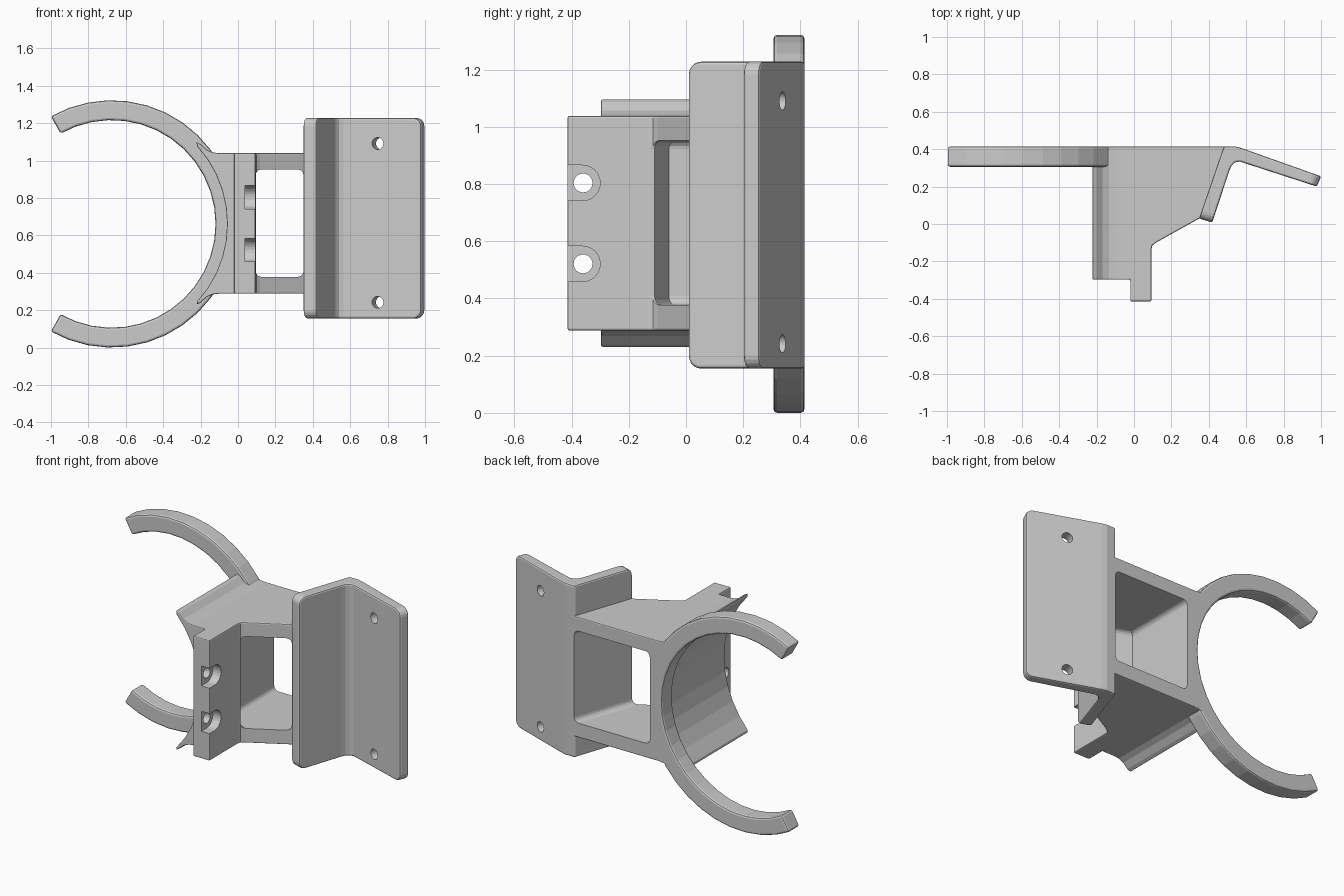
import bpy, bmesh, math
from mathutils import Vector

if "Cube" in bpy.data.objects:
    bpy.data.objects.remove(bpy.data.objects["Cube"])

CX, CZ, R_IN, R_OUT, R_CRADLE = -0.675, 0.661, 0.555, 0.661, 0.617


def obj_from(bm, name, bevel=0.0):
    bm.normal_update()
    bmesh.ops.recalc_face_normals(bm, faces=bm.faces)
    me = bpy.data.meshes.new(name)
    bm.to_mesh(me)
    bm.free()
    ob = bpy.data.objects.new(name, me)
    bpy.context.collection.objects.link(ob)
    if bevel:
        m = ob.modifiers.new("bevel", 'BEVEL')
        m.width, m.segments = bevel, 2
        m.limit_method, m.angle_limit = 'ANGLE', math.radians(40)
        apply(ob, m)
    return ob


def apply(ob, mod):
    bpy.context.view_layer.objects.active = ob
    bpy.ops.object.modifier_apply(modifier=mod.name)


def prism(pts, axis, lo, hi):
    """Extrude a closed profile: 'z' takes (x, y), 'y' takes (x, z), 'x' takes (y, z)."""
    place = {'z': lambda a, b, t: (a, b, t), 'y': lambda a, b, t: (a, t, b),
             'x': lambda a, b, t: (t, a, b)}[axis]
    bm = bmesh.new()
    f = bm.faces.new([bm.verts.new(place(a, b, lo)) for a, b in pts])
    new = bmesh.ops.extrude_face_region(bm, geom=[f])['geom']
    bmesh.ops.translate(bm, vec=Vector(place(0, 0, hi - lo)),
                        verts=[v for v in new if isinstance(v, bmesh.types.BMVert)])
    return bm


def arc(cx, cz, r, a0, a1, n):
    angles = [math.radians(a0 + (a1 - a0) * i / n) for i in range(n + 1)]
    return [(cx + r * math.cos(a), cz + r * math.sin(a)) for a in angles]


def cylinder(name, center, direction, r, depth):
    bm = bmesh.new()
    bmesh.ops.create_cone(bm, cap_ends=True, segments=24, radius1=r, radius2=r, depth=depth)
    ob = obj_from(bm, name)
    ob.rotation_mode = 'QUATERNION'
    ob.rotation_quaternion = Vector(direction).to_track_quat('Z', 'Y')
    ob.location = center
    return ob


def boolean(target, other, op):
    m = target.modifiers.new(op, 'BOOLEAN')
    m.operation, m.solver, m.object = op, 'EXACT', other
    bpy.context.view_layer.update()
    apply(target, m)
    bpy.data.objects.remove(other)


# open ring
ring = obj_from(prism(arc(CX, CZ, R_OUT, -119.5, 119.5, 26) + arc(CX, CZ, R_IN, 119.5, -119.5, 26),
                      'y', 0.306, 0.414), "ring_clip", 0.012)

# curved cradle in front of the ring, set back from its lip and blending into the body
side = [(-0.222, 1.098), (-0.2, 1.087), (-0.168, 1.058), (-0.135, 1.043), (-0.1, 1.039), (0.0, 1.039)]
mirrored = [(x, 1.327 - z) for x, z in reversed(side)]
cradle = obj_from(prism(arc(CX, CZ, R_CRADLE, -42.3, 42.3, 10) + side + mirrored,
                        'y', -0.298, 0.414), "cradle", 0.006)

# body with the forward mounting tab
body = obj_from(prism([(-0.05, -0.298), (-0.02, -0.298), (-0.02, -0.414), (0.093, -0.414), (0.093, -0.135),
                       (0.098, -0.115), (0.117, -0.1), (0.35, 0.03), (0.385, 0.042),
                       (0.51, 0.38), (0.51, 0.414), (-0.05, 0.414)],
                      'z', 0.288, 1.039), "bracket", 0.007)

# bent flange with rounded free corners
bm = prism([(0.348, 0.03), (0.418, 0.007), (0.51, 0.285), (0.522, 0.312), (0.54, 0.329), (0.565, 0.334),
            (0.978, 0.2), (1.0, 0.255), (0.575, 0.406), (0.545, 0.414), (0.48, 0.414)], 'z', 0.155, 1.228)
corners = [e for e in bm.edges if abs(e.verts[0].co.z - e.verts[1].co.z) < 1e-4
           and (all(v.co.x > 0.97 for v in e.verts) or all(v.co.y < 0.05 for v in e.verts))]
bmesh.ops.bevel(bm, geom=corners, offset=0.045, segments=5, profile=0.5, affect='EDGES')
flange = obj_from(bm, "bent_flange", 0.01)

for part in (cradle, ring, flange):
    boolean(body, part, 'UNION')

# through opening between cradle and flange
bm = prism([(-0.04, 0.6), (-0.04, -0.06), (0.095, -0.11), (0.095, -0.3), (0.35, -0.3),
            (0.35, 0.03), (0.482, 0.414), (0.545, 0.6)], 'z', 0.378, 0.952)
caps = [e for e in bm.edges if abs(e.verts[0].co.z - e.verts[1].co.z) < 1e-4]
bmesh.ops.bevel(bm, geom=caps, offset=0.03, segments=4, profile=0.5, affect='EDGES')
boolean(body, obj_from(bm, "opening_cutter"), 'DIFFERENCE')

# flange screw holes
for z in (0.242, 1.091):
    boolean(body, cylinder("flange_hole", (0.757, 0.305, z), (0.32, 0.95, 0), 0.032, 0.3), 'DIFFERENCE')

# tab screw holes with open-ended recesses
for z in (0.521, 0.804):
    boolean(body, cylinder("tab_hole", (0.03, -0.36, z), (1, 0, 0), 0.033, 0.3), 'DIFFERENCE')
    slot = [(-0.5, z - 0.062)] + arc(-0.362, z, 0.062, -90, 90, 12) + [(-0.5, z + 0.062)]
    boolean(body, obj_from(prism(slot, 'x', 0.037, 0.2), "tab_recess"), 'DIFFERENCE')
